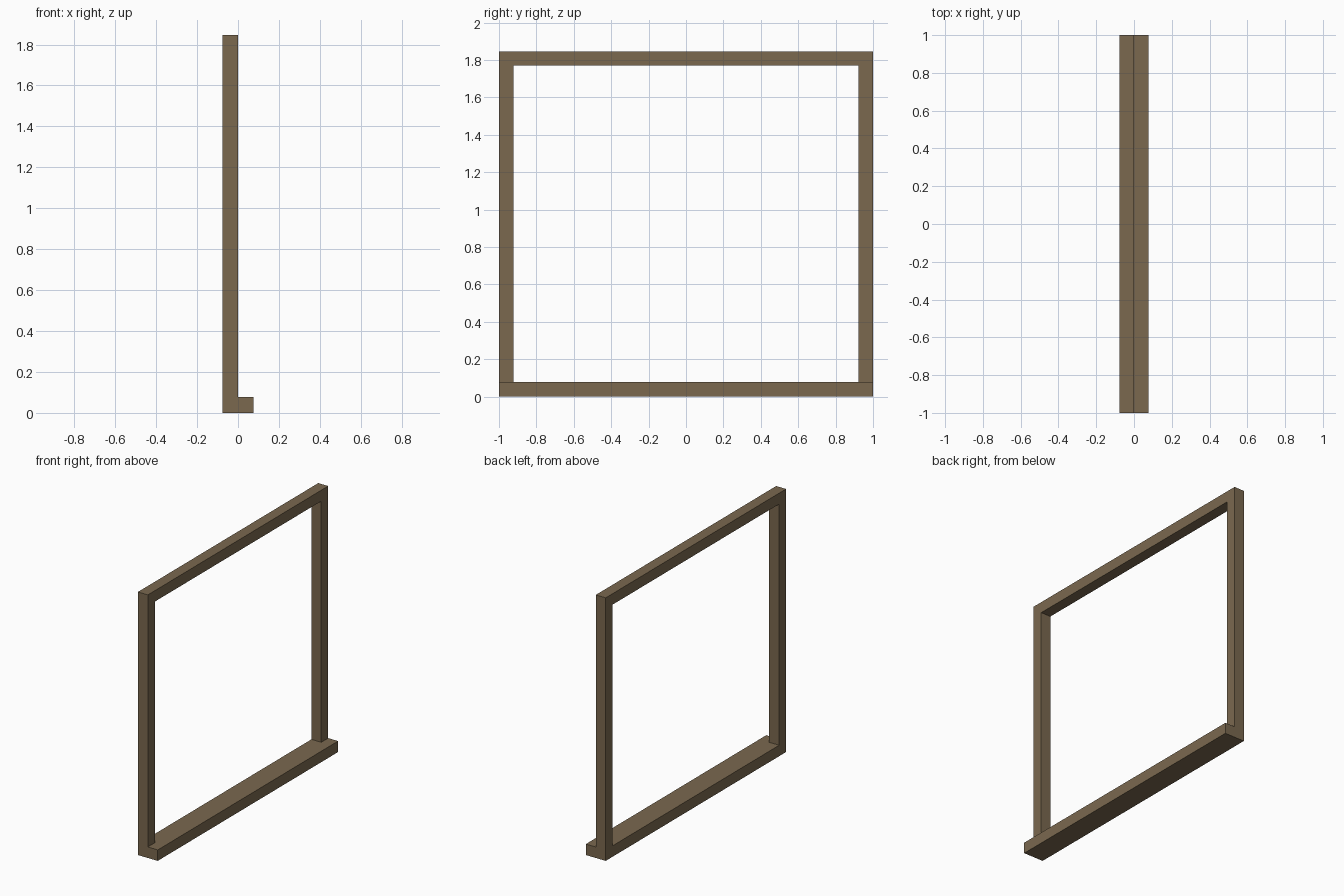
import bpy

if "Cube" in bpy.data.objects:
    bpy.data.objects.remove(bpy.data.objects["Cube"])

T = 1 / 13          # beam thickness
HEIGHT = 24 * T     # overall height

wood = bpy.data.materials.new("brown_wood")
wood.diffuse_color = (0.196, 0.14, 0.078, 1)
wood.use_nodes = True
wood.node_tree.nodes["Principled BSDF"].inputs["Base Color"].default_value = wood.diffuse_color


def box(name, lo, hi):
    """Axis-aligned beam between two corners."""
    centre = [(a + b) / 2 for a, b in zip(lo, hi)]
    bpy.ops.mesh.primitive_cube_add(size=1, location=centre)
    ob = bpy.context.object
    ob.name = name
    ob.scale = [b - a for a, b in zip(lo, hi)]
    bpy.ops.object.transform_apply(location=False, rotation=False, scale=True)
    ob.data.materials.append(wood)
    return ob


# Wide sill projecting towards +x
box("sill", (-T, -1, 0), (T, 1, T))

# Upright posts at both ends
for name, y in (("left_post", -1), ("right_post", 1 - T)):
    box(name, (-T, y, T), (0, y + T, HEIGHT - T))

# Top beam
box("top_beam", (-T, -1, HEIGHT - T), (0, 1, HEIGHT))
